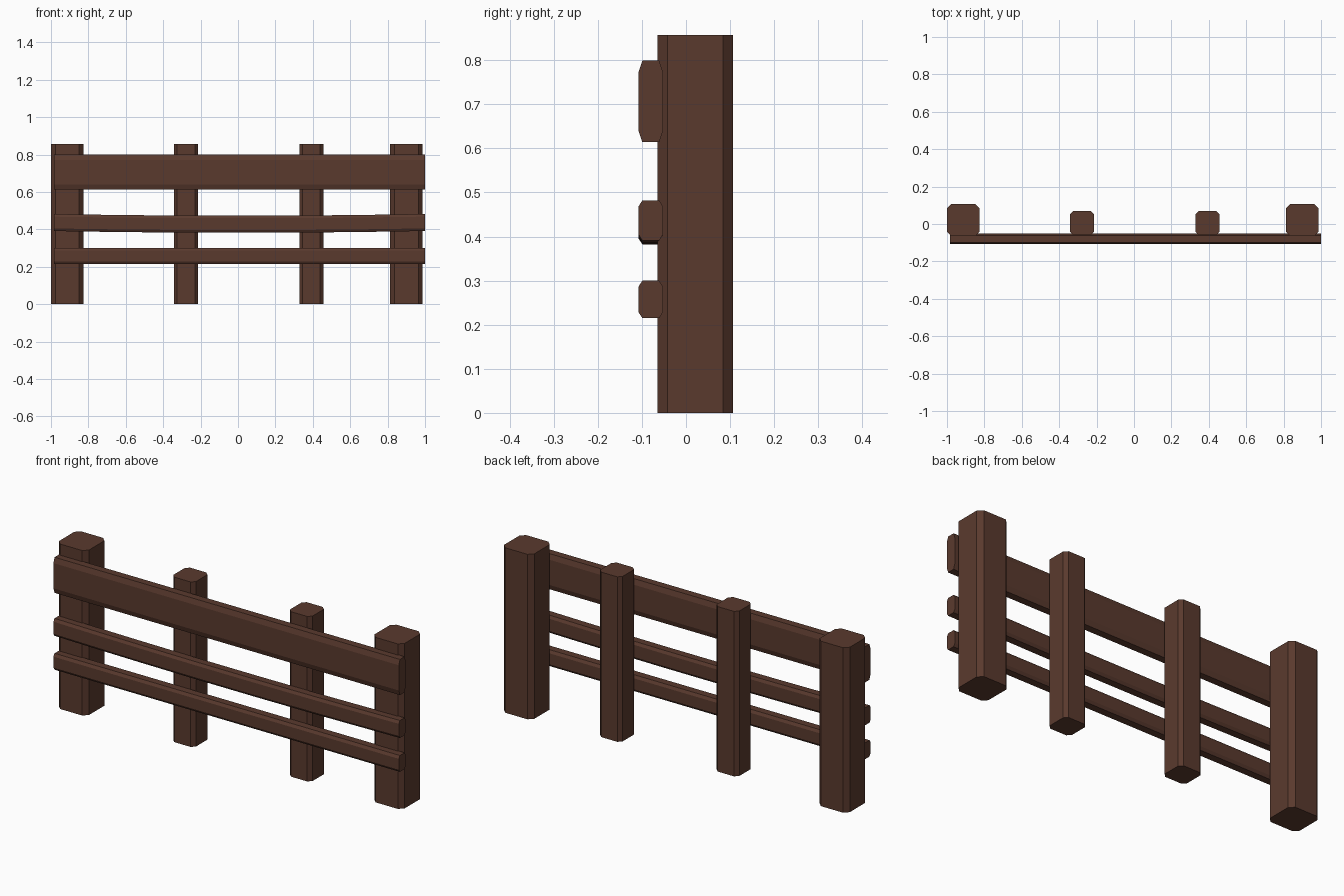
import bpy, bmesh

if "Cube" in bpy.data.objects:
    bpy.data.objects.remove(bpy.data.objects["Cube"])

wood = bpy.data.materials.new("dark brown wood")
wood.diffuse_color = (0.102, 0.042, 0.027, 1)
wood.use_nodes = True
wood.node_tree.nodes["Principled BSDF"].inputs["Base Color"].default_value = wood.diffuse_color


def chamfered(u0, u1, v0, v1, cu, cv):
    """Octagonal outline of a rectangle with cut corners."""
    return [(u0 + cu, v0), (u1 - cu, v0), (u1, v0 + cv), (u1, v1 - cv),
            (u1 - cu, v1), (u0 + cu, v1), (u0, v1 - cv), (u0, v0 + cv)]


def loft(name, rings):
    """Skin a solid through equal-sized rings of points."""
    bm = bmesh.new()
    rows = [[bm.verts.new(p) for p in ring] for ring in rings]
    n = len(rows[0])
    for a, b in zip(rows, rows[1:]):
        for i in range(n):
            j = (i + 1) % n
            bm.faces.new((a[i], a[j], b[j], b[i]))
    bm.faces.new(rows[0][::-1])
    bm.faces.new(rows[-1])
    bmesh.ops.recalc_face_normals(bm, faces=bm.faces[:])
    mesh = bpy.data.meshes.new(name)
    bm.to_mesh(mesh)
    bm.free()
    mesh.materials.append(wood)
    ob = bpy.data.objects.new(name, mesh)
    bpy.context.collection.objects.link(ob)


def post(name, x0, x1, y0, y1, c):
    outline = chamfered(x0, x1, y0, y1, c, c)
    loft(name, [[(x, y, z) for x, y in outline] for z in (0, 0.857)])


def rail(name, z0, z1, cz, sag=0.0):
    outline = chamfered(-0.108, -0.052, z0, z1, 0.009, cz)
    stations = [-0.985, -0.68, -0.5, -0.17, 0.17, 0.5, 0.68, 1.0] if sag else [-0.985, 1.0]
    loft(name, [[(x, y, z - sag * max(0, 1 - x * x)) for y, z in outline]
                for x in stations])


# Thick end posts and thinner middle posts
post("left_end_post", -1.0, -0.827, -0.065, 0.107, 0.023)
post("right_end_post", 0.813, 0.987, -0.065, 0.107, 0.023)
post("left_middle_post", -0.343, -0.213, -0.059, 0.07, 0.018)
post("right_middle_post", 0.328, 0.457, -0.059, 0.07, 0.018)

# Front rails; the middle one sags slightly
rail("top_rail", 0.614, 0.799, 0.027)
rail("middle_rail", 0.391, 0.482, 0.014, sag=0.009)
rail("bottom_rail", 0.215, 0.300, 0.014)
